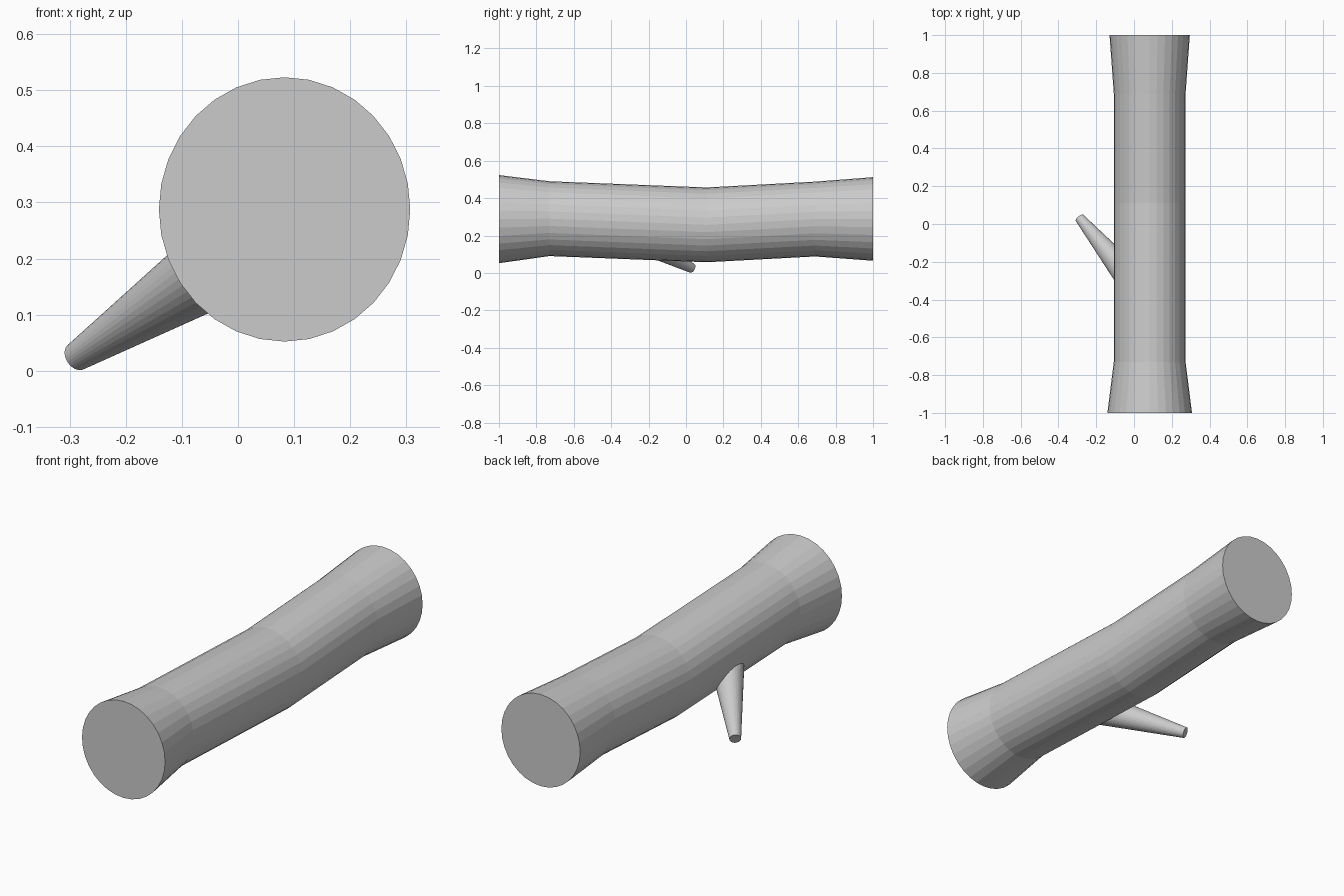
import bpy, bmesh, math
from mathutils import Vector

if "Cube" in bpy.data.objects:
    bpy.data.objects.remove(bpy.data.objects["Cube"])

SIDES = 32


def loft(name, rings):
    """Closed tube through rings of (centre, half-width vector, half-height vector)."""
    bm = bmesh.new()
    loops = []
    for c, u, v in rings:
        loops.append([bm.verts.new(c + u * math.sin(a) + v * math.cos(a))
                      for a in (2 * math.pi * i / SIDES for i in range(SIDES))])
    for a, b in zip(loops, loops[1:]):
        for i in range(SIDES):
            j = (i + 1) % SIDES
            bm.faces.new((a[i], a[j], b[j], b[i]))
    bm.faces.new(loops[0])
    bm.faces.new(loops[-1])
    bmesh.ops.recalc_face_normals(bm, faces=bm.faces)
    mesh = bpy.data.meshes.new(name)
    bm.to_mesh(mesh)
    bm.free()
    obj = bpy.data.objects.new(name, mesh)
    bpy.context.collection.objects.link(obj)
    return obj


# Log trunk: y, centre z, half-width, half-height; flared ends and a slight sag
trunk = [(-1.00, 0.2875, 0.224, 0.2355),
         (-0.73, 0.290, 0.190, 0.200),
         (0.11, 0.257, 0.190, 0.200),
         (0.69, 0.288, 0.190, 0.200),
         (1.00, 0.2885, 0.2125, 0.2235)]
loft("log_trunk", [(Vector((0.083, y, z)), Vector((rx, 0, 0)), Vector((0, 0, rz)))
                   for y, z, rx, rz in trunk])

# Tapered branch stub, rooted inside the trunk
root, tip = Vector((0.0, -0.313, 0.213)), Vector((-0.288, 0.032, 0.025))
axis = (tip - root).normalized()
side = axis.cross(Vector((0, 0, 1))).normalized()
up = side.cross(axis)
loft("branch_stub", [(root, side * 0.080, up * 0.080), (tip, side * 0.026, up * 0.026)])
